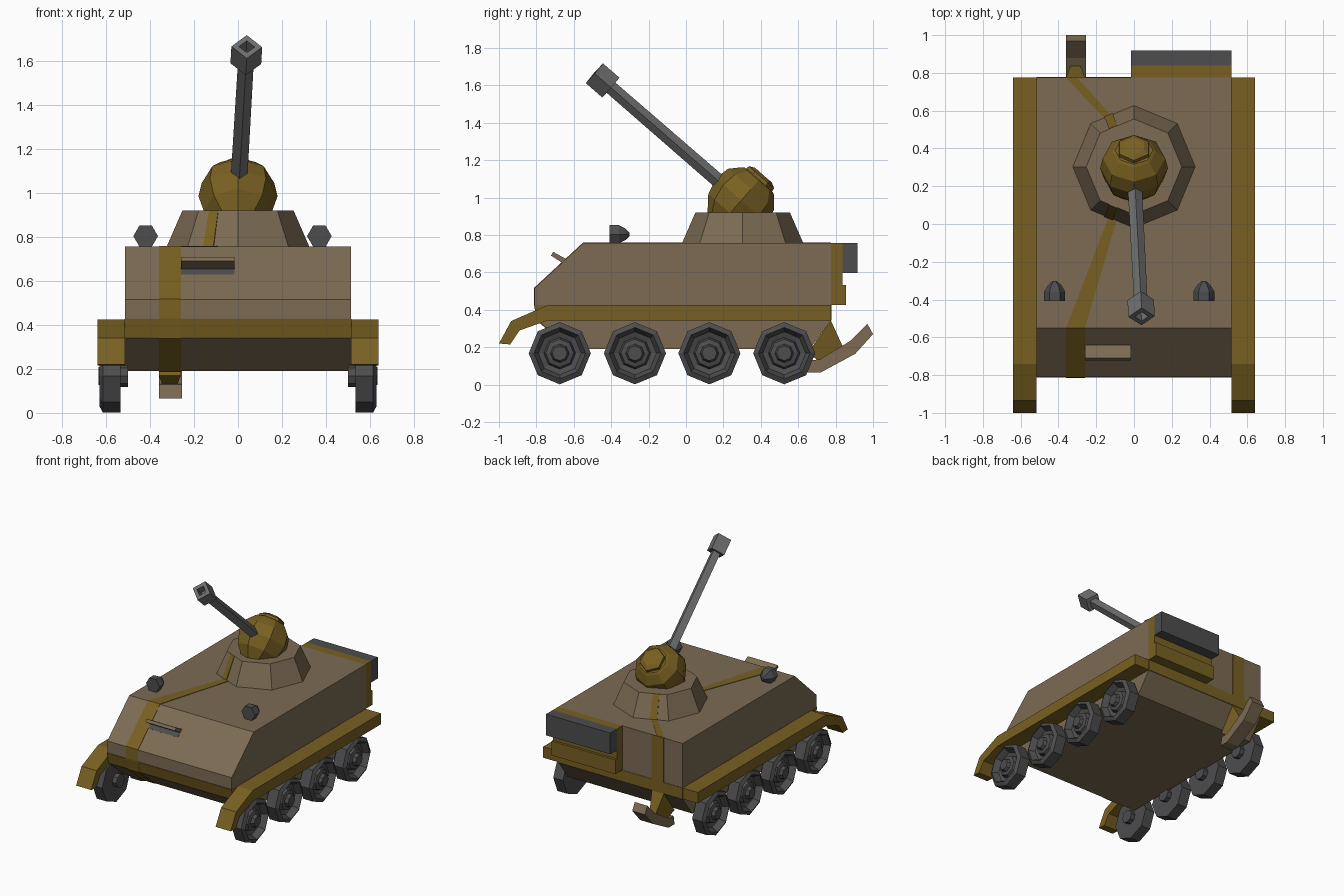
import bpy, bmesh
from math import cos, sin, tau
from mathutils import Vector

if "Cube" in bpy.data.objects:
    bpy.data.objects.remove(bpy.data.objects["Cube"])


def material(name, rgb):
    m = bpy.data.materials.new(name)
    m.diffuse_color = (*rgb, 1)
    m.use_nodes = True
    m.node_tree.nodes["Principled BSDF"].inputs["Base Color"].default_value = m.diffuse_color
    return m


BROWN = material("brown", (.20, .147, .087))
OLIVE = material("olive", (.19, .118, .016))
DARK = material("dark_grey", (.075, .075, .078))
STEEL = material("steel", (.16, .16, .16))


def loft(name, loops, mat):
    """Skin a list of equal-length point loops and cap both ends."""
    bm = bmesh.new()
    rings = [[bm.verts.new(p) for p in loop] for loop in loops]
    n = len(rings[0])
    for a, b in zip(rings, rings[1:]):
        for i in range(n):
            j = (i + 1) % n
            bm.faces.new((a[i], a[j], b[j], b[i]))
    bm.faces.new(rings[0][::-1])
    bm.faces.new(rings[-1])
    bmesh.ops.recalc_face_normals(bm, faces=bm.faces)
    me = bpy.data.meshes.new(name)
    bm.to_mesh(me)
    bm.free()
    me.materials.append(mat)
    ob = bpy.data.objects.new(name, me)
    bpy.context.collection.objects.link(ob)
    return ob


def side_prism(name, yz, x0, x1, mat):
    return loft(name, [[(x, y, z) for y, z in yz] for x in (x0, x1)], mat)


def box(name, x0, x1, y0, y1, z0, z1, mat):
    return side_prism(name, [(y0, z0), (y1, z0), (y1, z1), (y0, z1)], x0, x1, mat)


def lathe(name, origin, axis, first, profile, n, mat):
    """Turn (height, radius) rings round an axis; 'first' points at the first corner."""
    o, w, u = Vector(origin), Vector(axis).normalized(), Vector(first)
    u = (u - w * u.dot(w)).normalized()
    v = w.cross(u)
    return loft(name, [[o + w * h + r * (u * cos(tau * i / n) + v * sin(tau * i / n))
                        for i in range(n)] for h, r in profile], mat)


# Hull and the olive band round it
side_prism("hull", [(-.55, .757), (-.81, .515), (-.81, .43), (-.79, .34), (-.61, .19),
                    (.66, .19), (.775, .34), (.775, .757)], -.515, .515, BROWN)
side_prism("hull_band", [(-.813, .426), (-.793, .342), (.778, .342), (.778, .426)],
           -.516, .516, OLIVE)

# Fenders with drooping front flaps
fender = [(.775, .425), (-.74, .425), (-.935, .34), (-1.0, .22), (-.94, .215),
          (-.89, .29), (-.74, .343), (.775, .343)]
for side, s in (("left", -1), ("right", 1)):
    side_prism("fender_" + side, fender, s * .515, s * .64, OLIVE)

# Wheels: octagonal tyre, dished rim and stepped hub
wheel = [(.50, .05), (.535, .05), (.535, .166), (.615, .166), (.63, .138), (.585, .115),
         (.575, .085), (.605, .075), (.612, .05), (.635, .04)]
for side, s in (("left", -1), ("right", 1)):
    for k, y in enumerate((-.675, -.273, .125, .525)):
        lathe(f"wheel_{side}_{k + 1}", (0, y, .168), (s, 0, 0), (0, 0, 1), wheel, 8, DARK)

# Painted stripe: nose, deck and back
side_prism("stripe_nose", [(-.55, .760), (-.812, .518), (-.814, .43), (-.794, .338), (-.61, .187)],
           -.36, -.26, OLIVE)
deck_front = [(-.36, -.55), (-.26, -.55), (-.08, .06), (-.125, .06)]
deck_back = [(-.36, .775), (-.30, .775), (-.09, .54), (-.14, .54)]
for name, pts in (("stripe_deck_front", deck_front), ("stripe_deck_back", deck_back)):
    loft(name, [[(x, y, z) for x, y in pts] for z in (.75, .76)], OLIVE)
box("stripe_back", -.36, -.26, .77, .778, .35, .758, OLIVE)

# Turret base with stripes on two of its facets
CY = .303
lathe("turret_base", (0, CY, 0), (0, 0, 1), (1, 0, 0), [(.75, .327), (.92, .253)], 8, BROWN)
for name, s in (("stripe_turret_front", -1), ("stripe_turret_back", 1)):
    quad = []
    for z, r, t in ((.757, .327, .48), (.757, .327, .68), (.92, .253, .73), (.92, .253, .5)):
        a = Vector((0, CY + s * r, z))
        b = Vector((-r * sin(tau / 8), CY + s * r * cos(tau / 8), z))
        quad.append(a.lerp(b, t))
    out = Vector((-.38, s * .92, .4)) * .003
    loft(name, [[p - out for p in quad], [p + out for p in quad]], OLIVE)

# Tilted turret ball and its hatch
BALL, TILT = (0, .295, .985), (0, .66, .75)
lathe("turret_ball", BALL, TILT, (1, 0, 0),
      [(-.17, .09), (-.09, .155), (.0, .18), (.08, .165), (.135, .115), (.145, .10)], 8, OLIVE)
lathe("turret_hatch", BALL, TILT, (0, 0, 1), [(.12, .095), (.165, .09), (.18, .06)], 6, OLIVE)

# Gun: square barrel on edge and hollow muzzle
base, tip = Vector((.005, .19, 1.075)), Vector((.04, -.49, 1.665))
aim = tip - base
L = aim.length
lathe("gun_barrel", base, aim, (1, 0, 0), [(-.05, .038), (L - .1, .036)], 4, STEEL)
lathe("gun_muzzle", base, aim, (1, 0, 0),
      [(L - .117, .07), (L, .07), (L, .036), (L - .07, .036)], 4, STEEL)

# Headlights
for side, x in (("left", -.42), ("right", .37)):
    lathe("headlight_" + side, (x, -.408, .804), (0, 1, 0), (1, 0, 0),
          [(0, .056), (.05, .056), (.085, .035), (.105, .012)], 6, DARK)

# Driver's visor flap on the sloped front
side_prism("visor_flap", [(-.722, .69), (-.71, .71), (-.62, .66), (-.635, .635)],
           -.26, -.015, BROWN)
side_prism("visor_slot", [(-.690, .63), (-.642, .674), (-.63, .66), (-.675, .62)],
           -.26, -.015, DARK)

# Rear stowage
box("rear_rack", -.015, .515, .77, .838, .425, .757, OLIVE)
box("rear_step", -.015, .515, .77, .856, .425, .532, OLIVE)
box("rear_stowage_box", -.015, .515, .838, .918, .598, .757, DARK)

# Tow hook on a tapered stub
loft("hook_stub", [[(-.31 + s * w, y, z) for y, z, w in
                    ((.65, .17, .05), (.775, .342, .05), (.84, .20, .025), (.72, .12, .03))]
                   for s in (-1, 1)], OLIVE)
side_prism("tow_hook", [(.65, .065), (.72, .065), (.905, .165), (1.0, .27), (.97, .325),
                        (.88, .235), (.715, .135), (.66, .13)], -.36, -.255, BROWN)
